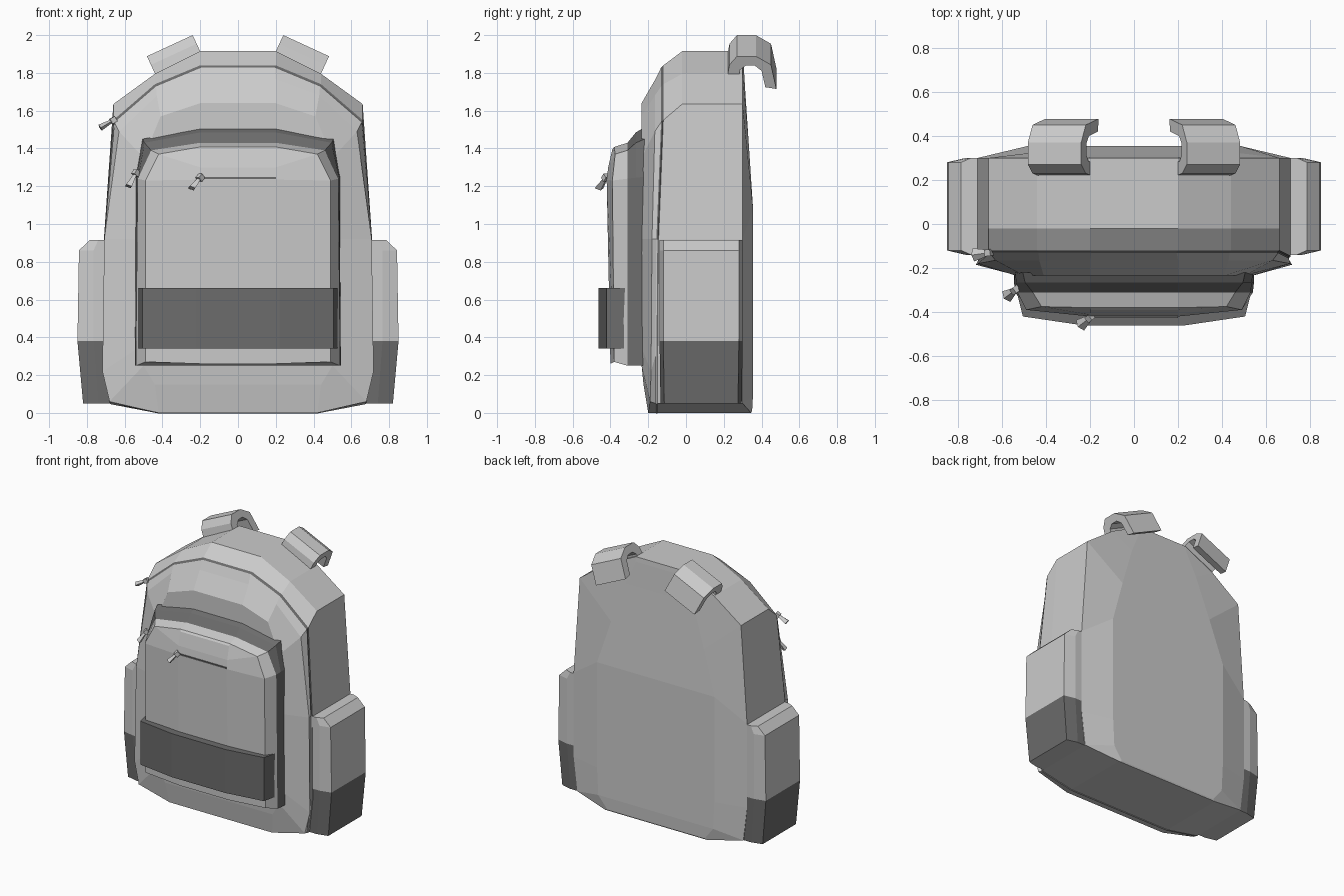
import bpy, bmesh, math
from mathutils import Vector, Matrix

if "Cube" in bpy.data.objects:
    bpy.data.objects.remove(bpy.data.objects["Cube"])


def material(name, v):
    m = bpy.data.materials.new(name)
    m.diffuse_color = (v, v, v, 1)
    m.use_nodes = True
    m.node_tree.nodes["Principled BSDF"].inputs["Base Color"].default_value = m.diffuse_color
    return m


MATS = [material("light grey fabric", 0.6), material("dark grey fabric", 0.15)]


def finish(name, bm):
    bmesh.ops.recalc_face_normals(bm, faces=bm.faces)
    me = bpy.data.meshes.new(name)
    bm.to_mesh(me)
    bm.free()
    for m in MATS:
        me.materials.append(m)
    ob = bpy.data.objects.new(name, me)
    bpy.context.collection.objects.link(ob)
    return ob


def sym_loft(name, halves, mat=lambda ring, seg: 0):
    """Loft right-hand half outlines, mirrored in x, and close both ends with strips."""
    bm = bmesh.new()
    rings = []
    for h in halves:
        full = list(h) + [(-x, y, z) for x, y, z in reversed(h)]
        rings.append([bm.verts.new(p) for p in full])
    n, k = len(rings[0]), len(halves[0])
    for r in range(len(rings) - 1):
        a, b = rings[r], rings[r + 1]
        for i in range(n):
            j = (i + 1) % n
            f = bm.faces.new((a[i], a[j], b[j], b[i]))
            f.material_index = mat(r, min(i, n - 2 - i) if i < n - 1 else -1)
    for ring in (rings[0], rings[-1]):
        for i in range(k - 1):
            bm.faces.new((ring[i], ring[i + 1], ring[n - 2 - i], ring[n - 1 - i]))
    return finish(name, bm)


def prism(name, pts, axis, mat=0):
    """Extrude a closed 3D outline along a vector."""
    bm = bmesh.new()
    a = [bm.verts.new(p) for p in pts]
    b = [bm.verts.new(Vector(p) + Vector(axis)) for p in pts]
    n = len(a)
    bm.faces.new(a)
    bm.faces.new(b)
    for i in range(n):
        bm.faces.new((a[i], a[(i + 1) % n], b[(i + 1) % n], b[i]))
    for f in bm.faces:
        f.material_index = mat
    return finish(name, bm)


# main bag: outlines from the back panel to the bulging front panel
edge = [(.42, 0), (.68, .05), (.71, .30), (.71, .92), (.66, 1.635), (.44, 1.795), (.2, 1.915)]
seam = [(.42, 0), (.68, .05), (.71, .30), (.71, .92), (.66, 1.55), (.44, 1.74), (.2, 1.84)]
seam_y = [-.15, -.15, -.15, -.145, -.12, -.12, -.12]
body = [
    [(.40, .35, .01), (.47, .355, .10), (.48, .355, .30), (.48, .355, 1.08),
     (.38, .334, 1.4), (.28, .314, 1.7), (.2, .303, 1.88)],
    [(x, .345 if z == 0 else .30, z) for x, z in edge],
    [(x, -.02, z) for x, z in edge],
    [(x, y, z) for (x, z), y in zip(seam, seam_y)],
    [(x - .006, y - .004, z - .004) for (x, z), y in zip(seam, seam_y)],
    [(x - .006, y - .012, z - .012 if z > 1 else z) for (x, z), y in zip(seam, seam_y)],
    [(.42, -.20, 0), (.68, -.19, .06), (.718, -.185, .22), (.708, -.18, .92),
     (.63, -.165, 1.49), (.43, -.165, 1.68), (.2, -.163, 1.765)],
    [(.44, -.225, .15), (.50, -.235, .25), (.52, -.237, .35), (.52, -.24, .92),
     (.50, -.235, 1.35), (.41, -.235, 1.57), (.2, -.235, 1.64)],
]
sym_loft("main_bag", body, lambda r, s: 1 if r in (3, 4) and s >= 3 else 0)

# front pocket: dark gusset, light chamfer, faceted front
pocket = [
    [(.545, -.22, .25), (.54, -.22, 1.25), (.505, -.22, 1.45), (.2, -.22, 1.512)],
    [(.545, -.265, .25), (.535, -.265, 1.245), (.495, -.265, 1.43), (.2, -.265, 1.485)],
    [(.54, -.31, .25), (.53, -.31, 1.24), (.46, -.31, 1.39), (.2, -.31, 1.43)],
    [(.49, -.38, .27), (.49, -.39, 1.23), (.42, -.375, 1.37), (.2, -.38, 1.408)],
    [(.2, -.40, .26), (.2, -.42, 1.235), (.2, -.412, 1.30), (.2, -.39, 1.395)],
]
sym_loft("front_pocket", pocket, lambda r, s: 1 if r < 2 else 0)

# dark band wrapped around the lower front pocket
plan = [(.535, -.30), (.505, -.42), (.22, -.462)]
plan += [(-x, y) for x, y in reversed(plan)]
prism("pocket_band", [(x, y, .34) for x, y in plan], (0, 0, .322), 1)

# front pocket zip line
prism("pocket_zip", [(-.2, -.415, 1.238), (-.2, -.426, 1.238), (.2, -.426, 1.238), (.2, -.415, 1.238)],
      (0, 0, .01), 1)


# side pockets: horizontal sections, dark at the bottom
def side_pocket(name, s):
    # height, outer x, bend x, front y, back y
    levels = [(.05, .82, .74, -.135, .295), (.38, .85, .765, -.14, .30),
              (.86, .842, .765, -.14, .30), (.915, .785, .74, -.14, .30)]
    bm = bmesh.new()
    rings = []
    for z, xo, xb, yf, yb in levels:
        sec = [(.62, yf), (xb, yf), (xo, yf + .02), (xo, yb - .02), (xb, yb), (.62, yb)]
        rings.append([bm.verts.new((s * x, y, z)) for x, y in sec])
    for k in range(3):
        a, b = rings[k], rings[k + 1]
        for i in range(6):
            j = (i + 1) % 6
            bm.faces.new((a[i], a[j], b[j], b[i])).material_index = 1 if k == 0 else 0
    bm.faces.new(rings[0])
    bm.faces.new(rings[-1])
    finish(name, bm)


# shoulder strap stubs: arched profile extruded along the tilted shoulder
arch = [(.22, -.11), (.23, -.05), (.27, 0), (.37, 0), (.45, -.05), (.478, -.19),
        (.42, -.18), (.40, -.085), (.365, -.055), (.315, -.055), (.285, -.08), (.28, -.12)]


def strap(name, s):
    w, n = Vector((-s * .91, 0, .42)), Vector((s * .42, 0, .91))
    start = Vector((s * .482, 0, 1.888))
    prism(name, [start + n * h + Vector((0, y, 0)) for y, h in arch], w * .266)


for side, s in (("left", -1), ("right", 1)):
    side_pocket(side + "_side_pocket", s)
    strap(side + "_strap", s)


# zip pulls: small tapered tabs flaring toward the free end
def zip_pull(name, top, tip):
    top, tip = Vector(top), Vector(tip)
    d = tip - top
    bm = bmesh.new()
    rot = d.to_track_quat('Z', 'Y').to_matrix().to_4x4()
    bmesh.ops.create_cone(bm, cap_ends=True, segments=4, radius1=.013, radius2=.03,
                          depth=d.length, matrix=Matrix.Translation((top + tip) / 2) @ rot
                          @ Matrix.Diagonal((1, .6, 1, 1)))
    # slider block at the seam
    bmesh.ops.create_cube(bm, size=.03, matrix=Matrix.Translation(top) @ rot)
    finish(name, bm)


zip_pull("main_zip_pull", (-.66, -.13, 1.55), (-.73, -.14, 1.51))
zip_pull("gusset_zip_pull", (-.54, -.30, 1.27), (-.58, -.33, 1.20))
zip_pull("pocket_zip_pull", (-.20, -.425, 1.245), (-.245, -.46, 1.19))
